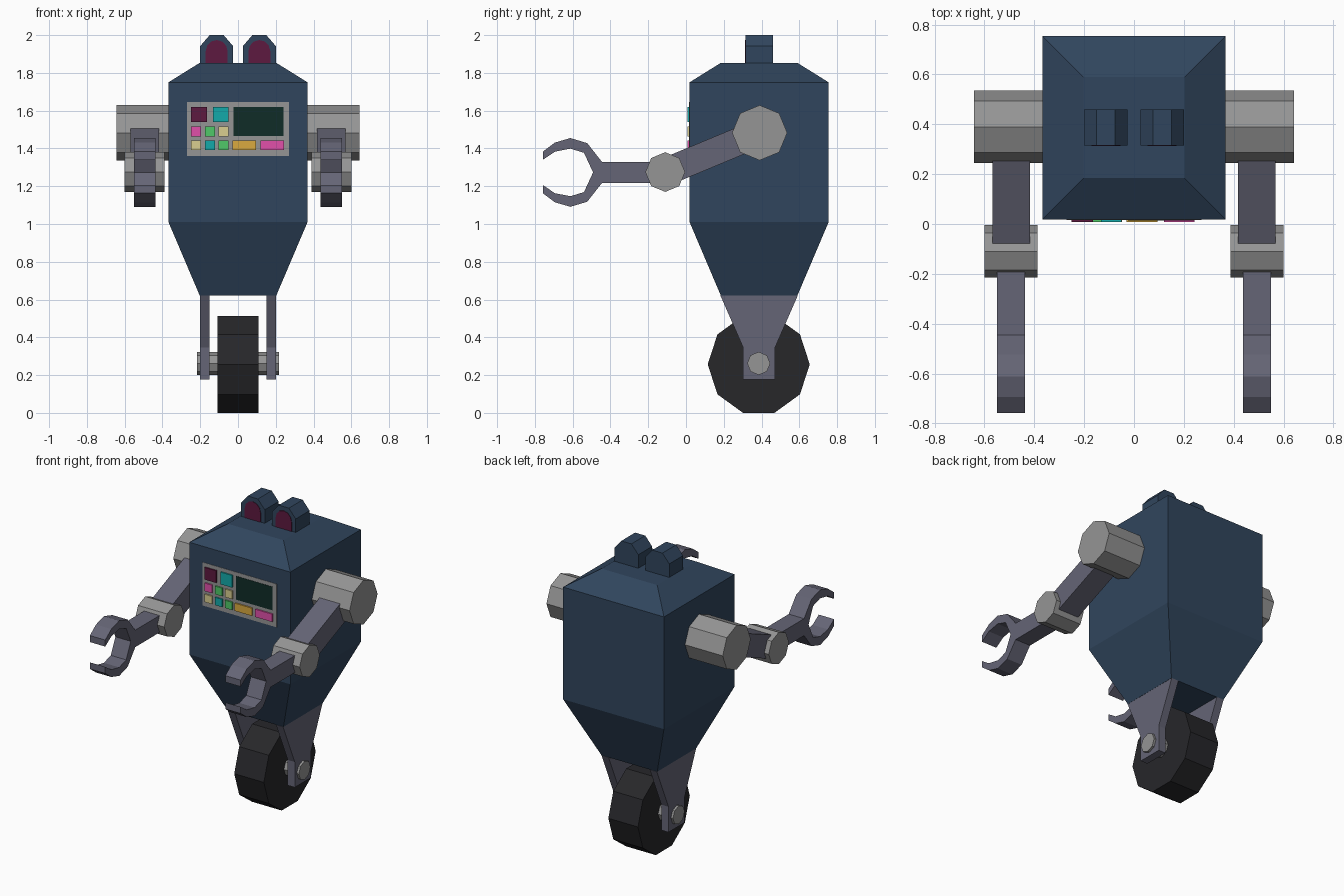
import bpy, bmesh
from math import cos, sin, pi
from mathutils import Vector

if "Cube" in bpy.data.objects:
    bpy.data.objects.remove(bpy.data.objects["Cube"])

CY = 0.387  # depth of the body's centre line


def material(name, rgb):
    m = bpy.data.materials.new(name)
    m.diffuse_color = (*rgb, 1)
    m.use_nodes = True
    m.node_tree.nodes["Principled BSDF"].inputs["Base Color"].default_value = m.diffuse_color
    return m


NAVY = material("navy", (0.03, 0.06, 0.11))
STEEL = material("steel", (0.13, 0.13, 0.18))
GREY = material("grey", (0.3, 0.3, 0.3))
RUBBER = material("rubber", (0.02, 0.02, 0.023))
PLUM = material("plum", (0.11, 0.01, 0.05))
TEAL = material("teal", (0.007, 0.4, 0.4))
PINK = material("pink", (0.75, 0.08, 0.4))
GREEN = material("green", (0.08, 0.58, 0.14))
CREAM = material("cream", (0.7, 0.62, 0.28))
ORANGE = material("orange", (0.7, 0.4, 0.05))
SCREEN = material("screen_green", (0.005, 0.025, 0.02))


def loft(name, rings, mat):
    """Skin a list of equally sized rings and cap both ends."""
    bm = bmesh.new()
    loops = [[bm.verts.new(p) for p in ring] for ring in rings]
    n = len(loops[0])
    for a, b in zip(loops, loops[1:]):
        for i in range(n):
            j = (i + 1) % n
            bm.faces.new((a[i], a[j], b[j], b[i]))
    bm.faces.new(loops[0])
    bm.faces.new(loops[-1])
    bmesh.ops.recalc_face_normals(bm, faces=bm.faces)
    mesh = bpy.data.meshes.new(name)
    bm.to_mesh(mesh)
    bm.free()
    mesh.materials.append(mat)
    ob = bpy.data.objects.new(name, mesh)
    bpy.context.collection.objects.link(ob)
    return ob


def prism_x(name, yz, x0, x1, mat):
    return loft(name, [[(x, y, z) for y, z in yz] for x in (x0, x1)], mat)


def prism_y(name, xz, y0, y1, mat):
    return loft(name, [[(x, y, z) for x, z in xz] for y in (y0, y1)], mat)


def rect(x0, x1, z0, z1):
    return [(x0, z0), (x1, z0), (x1, z1), (x0, z1)]


def polygon(cy, cz, r, n):
    return [(cy + r * cos(2 * pi * i / n), cz + r * sin(2 * pi * i / n)) for i in range(n)]


# Body: box with tapered top and bottom
rings = []
for h, z in ((0.203, 0.622), (0.368, 1.01), (0.368, 1.75), (0.203, 1.853)):
    rings.append([(sx * h, CY + sy * h, z) for sx, sy in ((-1, -1), (1, -1), (1, 1), (-1, 1))])
loft("body", rings, NAVY)
front = CY - 0.368

# Control panel, screen and buttons
prism_y("control_panel", rect(-0.27, 0.27, 1.36, 1.645), front - 0.002, front + 0.01, GREY)
prism_y("screen", rect(-0.025, 0.24, 1.465, 1.62), front - 0.004, front + 0.01, SCREEN)
rows = [
    (1.54, 1.62, [(-0.25, -0.165, PLUM), (-0.133, -0.05, TEAL)]),
    (1.464, 1.517, [(-0.25, -0.197, PINK), (-0.175, -0.122, GREEN), (-0.102, -0.049, CREAM)]),
    (1.392, 1.443, [(-0.25, -0.197, CREAM), (-0.175, -0.122, TEAL), (-0.102, -0.049, GREEN),
                    (-0.03, 0.095, ORANGE), (0.12, 0.243, PINK)]),
]
for r, (z0, z1, buttons) in enumerate(rows):
    for c, (x0, x1, mat) in enumerate(buttons):
        prism_y(f"button_{r}_{c}", rect(x0, x1, z0, z1), front - 0.011, front + 0.01, mat)

# Wheel and axle
wheel = polygon(CY - 0.002, 0.257, 0.27, 10)
prism_x("wheel", wheel, -0.108, 0.108, RUBBER)
prism_x("axle", polygon(CY - 0.002, 0.262, 0.061, 8), -0.217, 0.217, GREY)

# Profiles shared by both sides
fork = [(-0.205, 0.622), (0.205, 0.622), (0.084, 0.345), (0.084, 0.177), (-0.084, 0.177), (-0.084, 0.345)]
fork = [(CY + y, z) for y, z in fork]
shoulder, elbow = Vector((0.39, 1.483)), Vector((-0.11, 1.275))
along = (shoulder - elbow).normalized()
across = Vector((-along.y, along.x)) * 0.073
upper_arm = [elbow - across, shoulder - across, shoulder + across, elbow + across]
claw_top = [(-0.11, 0.056), (-0.445, 0.056), (-0.523, 0.155), (-0.612, 0.182), (-0.694, 0.158),
            (-0.758, 0.11), (-0.758, 0.067), (-0.694, 0.11), (-0.612, 0.126), (-0.54, 0.104)]
claw = claw_top + [(-0.492, 0)] + [(y, -z) for y, z in reversed(claw_top)]
claw = [(y, z + 1.273) for y, z in claw]

for side, s in (("left", -1), ("right", 1)):
    # Wheel fork
    prism_x(f"{side}_fork", fork, s * 0.15, s * 0.202, STEEL)

    # Arm: shoulder, upper arm, elbow, forearm with claw
    prism_x(f"{side}_shoulder", polygon(*shoulder, 0.146, 8), s * 0.36, s * 0.643, GREY)
    prism_x(f"{side}_upper_arm", upper_arm, s * 0.418, s * 0.568, STEEL)
    prism_x(f"{side}_elbow", polygon(*elbow, 0.105, 8), s * 0.388, s * 0.6, GREY)
    prism_x(f"{side}_forearm_claw", claw, s * 0.438, s * 0.55, STEEL)

    # Eye housing and lens
    c = s * 0.113
    housing = [(-0.087, 1.845), (0.087, 1.845), (0.087, 1.942), (0.037, 2.0), (-0.037, 2.0), (-0.087, 1.942)]
    prism_y(f"{side}_eye_housing", [(c + x, z) for x, z in housing], CY - 0.071, CY + 0.073, NAVY)
    lens = [(c - 0.058, 1.852), (c + 0.058, 1.852)]
    lens += [(c + 0.058 * cos(pi * i / 6), 1.914 + 0.06 * sin(pi * i / 6)) for i in range(7)]
    prism_y(f"{side}_eye_lens", lens, CY - 0.074, CY - 0.06, PLUM)
